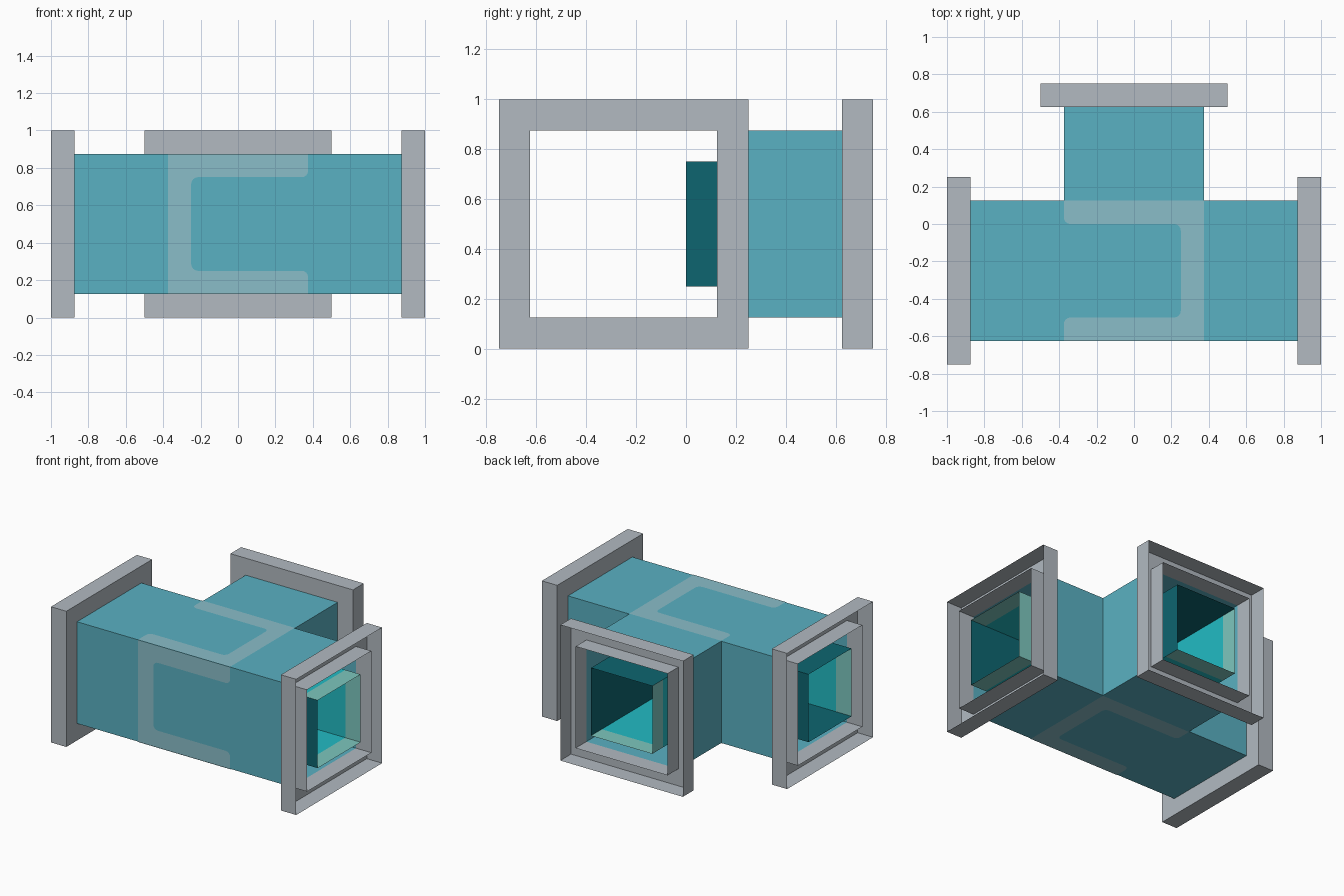
import bpy, bmesh, math
from mathutils import Matrix, Vector

if "Cube" in bpy.data.objects:
    bpy.data.objects.remove(bpy.data.objects["Cube"])


def material(name, rgb):
    lin = [((c / 255 + 0.055) / 1.055) ** 2.4 for c in rgb]
    m = bpy.data.materials.new(name)
    m.diffuse_color = (*lin, 1)
    m.use_nodes = True
    m.node_tree.nodes["Principled BSDF"].inputs["Base Color"].default_value = m.diffuse_color
    return m


GREY = material("flange_grey", (178, 186, 193))
TEAL = material("casing_teal", (90, 177, 194))
PALE = material("band_pale_teal", (138, 190, 201))
DARK = material("liner_dark_teal", (13, 101, 112))
CYAN = material("liner_cyan", (34, 187, 196))
MINT = material("liner_pale_mint", (125, 198, 190))

CENTRE = Vector((0, -0.25, 0.5))      # where the three arms meet
OUT, CORE, RIM, END = 0.375, 0.25, 0.875, 1.0


def make(name, quads, mats, angle=0):
    """quads: (points, material index) around the junction, turned about z."""
    place = Matrix.Translation(CENTRE) @ Matrix.Rotation(angle, 4, 'Z')
    bm = bmesh.new()
    for pts, idx in quads:
        f = bm.faces.new([bm.verts.new(place @ Vector(p)) for p in pts])
        f.material_index = idx
    bmesh.ops.remove_doubles(bm, verts=bm.verts, dist=1e-5)
    me = bpy.data.meshes.new(name)
    bm.to_mesh(me)
    bm.free()
    for m in mats:
        me.materials.append(m)
    ob = bpy.data.objects.new(name, me)
    bpy.context.collection.objects.link(ob)
    return ob


def square(half, x):
    """Corners of a square across an arm."""
    return [(x, half, half), (x, -half, half), (x, -half, -half), (x, half, -half)]


def sleeve(a, b, idx=(0, 0, 0, 0)):
    """Four walls joining two squares: top, right, bottom, left."""
    return [([a[i], b[i], b[(i + 1) % 4], a[(i + 1) % 4]], idx[i]) for i in range(4)]


def hub(h):
    """Top, bottom and front of the junction cube."""
    return [([(-h, -h, h), (h, -h, h), (h, h, h), (-h, h, h)], 0),
            ([(-h, h, -h), (h, h, -h), (h, -h, -h), (-h, -h, -h)], 0),
            ([(-h, -h, -h), (h, -h, -h), (h, -h, h), (-h, -h, h)], 0)]


# Junction casing and inner core
make("casing_hub", hub(OUT), [TEAL])
make("liner_hub", hub(CORE), [CYAN])

# Arms: angle, and which liner walls are dark (top, right, bottom, left)
arms = {"right": (0, (0, 1, 0, 0)),
        "back": (math.pi / 2, (1, 1, 0, 0)),
        "left": (math.pi, (1, 1, 1, 0))}
for side, (angle, dark) in arms.items():
    make(side + "_casing", sleeve(square(OUT, OUT), square(OUT, RIM)), [TEAL], angle)

    # Flange: channel open at its outer end
    rings = [square(OUT, END), square(OUT, RIM), square(0.5, RIM), square(0.5, END)]
    walls = [q for a, b in zip(rings, rings[1:]) for q in sleeve(a, b)]
    make(side + "_flange", walls, [GREY], angle)

    # Liner: dark walls, or cyan walls with a pale end band
    inner = sleeve(square(CORE, CORE), square(CORE, RIM), [1 if d else 0 for d in dark])
    inner += sleeve(square(CORE, RIM), square(CORE, END), [1 if d else 2 for d in dark])
    make(side + "_liner", inner, [CYAN, DARK, MINT], angle)


def bracket_outline(r=0.035, steps=4):
    """C-shaped band, open on its right side, with rounded inner corners."""
    def arc(cx, cy, start, sweep):
        return [(cx + r * math.cos(math.radians(start + sweep * k / steps)),
                 cy + r * math.sin(math.radians(start + sweep * k / steps)))
                for k in range(steps + 1)]
    o, c = OUT, CORE
    pts = [(-o, -o), (o, -o)]
    pts += arc(o - r, -c - r, 0, 90)
    pts += arc(-c + r, -c + r, 270, -90)
    pts += arc(-c + r, c - r, 180, -90)
    pts += arc(o - r, c + r, 270, 90)
    return pts + [(o, o), (-o, o)]


# Painted bands on the hub
shape = bracket_outline()
lift = OUT + 0.003
make("front_band", [([(u, -lift, v) for u, v in shape], 0)], [PALE])
make("top_band", [([(-u, -v, lift) for u, v in shape], 0)], [PALE])
make("bottom_band", [([(-u, v, -lift) for u, v in shape], 0)], [PALE])
